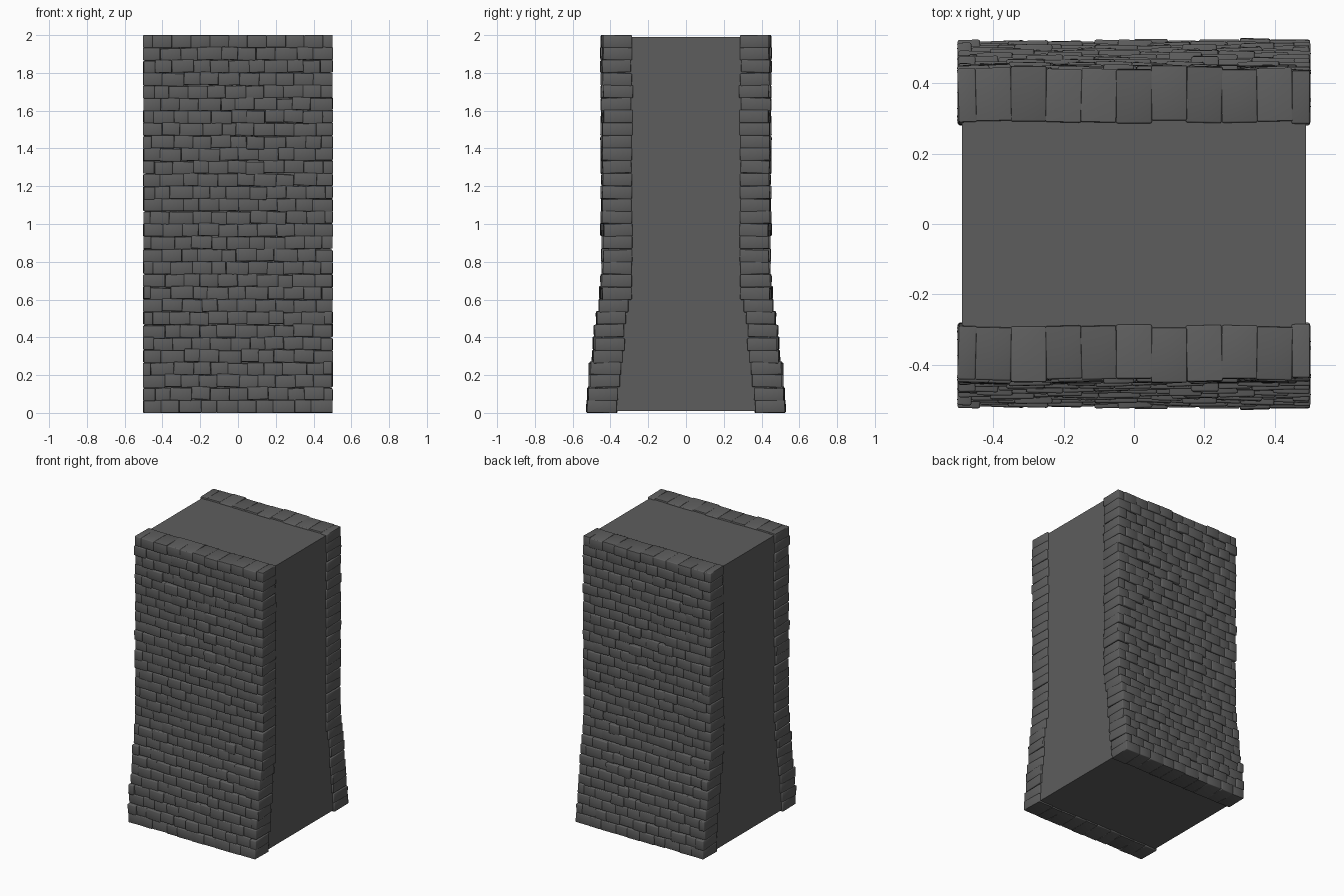
import bpy, bmesh, random
from math import radians
from mathutils import Matrix, Vector

cube = bpy.data.objects.get("Cube")
if cube:
    bpy.data.objects.remove(cube, do_unlink=True)

stone = bpy.data.materials.new("dark_grey_stone")
stone.use_nodes = True
grey = (0.11, 0.11, 0.11, 1)
stone.diffuse_color = grey
stone.node_tree.nodes["Principled BSDF"].inputs["Base Color"].default_value = grey

HEIGHT, ROWS, DEPTH = 2.0, 30, 0.155
ROW_H = HEIGHT / ROWS
# outer wall distance from the centre line at a few heights
PROFILE = [(0, 0.525), (0.25, 0.5), (0.45, 0.472), (0.68, 0.441), (2, 0.441)]


def outer_y(z):
    for (z0, y0), (z1, y1) in zip(PROFILE, PROFILE[1:]):
        if z <= z1:
            return y0 + (y1 - y0) * (z - z0) / (z1 - z0)
    return PROFILE[-1][1]


def make_object(name, bm):
    bmesh.ops.recalc_face_normals(bm, faces=bm.faces)
    mesh = bpy.data.meshes.new(name)
    bm.to_mesh(mesh)
    bm.free()
    mesh.materials.append(stone)
    obj = bpy.data.objects.new(name, mesh)
    bpy.context.collection.objects.link(obj)
    bpy.ops.object.select_all(action='DESELECT')
    obj.select_set(True)
    bpy.context.view_layer.objects.active = obj


# Battered core: side profile extruded across the width
def build_core():
    bm = bmesh.new()
    pts = [(max(0.01, min(1.99, z)), y - 0.03) for z, y in PROFILE]
    outline = [(y, z) for z, y in pts] + [(-y, z) for z, y in reversed(pts)]
    face = bm.faces.new([bm.verts.new((-0.49, y, z)) for y, z in outline])
    cap = bmesh.ops.extrude_face_region(bm, geom=[face], use_keep_orig=True)["geom"]
    bmesh.ops.translate(bm, vec=(0.98, 0, 0),
                        verts=[v for v in cap if isinstance(v, bmesh.types.BMVert)])
    make_object("core", bm)
    bpy.ops.object.shade_smooth_by_angle(angle=radians(30))


# Joints of one course: half bricks at the ends of every other course
def joints(row, rng):
    if row % 2:
        inner = [-0.45 + 0.1 * i for i in range(10)]
    else:
        inner = [-0.4 + 0.1 * i for i in range(9)]
    if row < ROWS - 1:
        inner = [x + rng.uniform(-0.016, 0.016) for x in inner]
    return [-0.5] + inner + [0.5]


# Brick facing: sign -1 is the front, +1 the back
def build_wall(name, sign):
    rng = random.Random(7)
    bm = bmesh.new()
    for row in range(ROWS):
        xs = joints(row, rng)
        z = (row + 0.5) * ROW_H
        edge_row = row in (0, ROWS - 1)
        for i, (a, b) in enumerate(zip(xs, xs[1:])):
            end = i in (0, len(xs) - 2)
            tilt = 0 if end or edge_row else rng.uniform(-2.5, 2.5)
            lean, turn = rng.uniform(-2, 2), rng.uniform(-2, 2)
            out = rng.choice((0, 0, 0.003, 0.009)) + rng.uniform(-0.004, 0.003)
            dz = 0 if edge_row else rng.uniform(-0.004, 0.004)
            y = outer_y(z) + out - DEPTH / 2
            size = Vector((b - a + 0.002, DEPTH + rng.uniform(-0.004, 0.006), ROW_H + 0.001))
            rot = (Matrix.Rotation(radians(tilt), 4, 'Y')
                   @ Matrix.Rotation(radians(sign * lean), 4, 'X')
                   @ Matrix.Rotation(radians(sign * turn), 4, 'Z'))
            place = Matrix.Translation(((a + b) / 2, sign * y, z + dz))
            bmesh.ops.create_cube(bm, size=1,
                                  matrix=place @ rot @ Matrix.Diagonal(size).to_4x4())
    bmesh.ops.bevel(bm, geom=bm.edges[:], offset=0.005, segments=2,
                    profile=0.5, affect='EDGES')
    # keep the brickwork flush with the ground, top and flanks
    for v in bm.verts:
        v.co.z = min(HEIGHT, max(0, v.co.z))
        v.co.x = max(-0.503, min(0.503, v.co.x))
    make_object(name, bm)
    bpy.ops.object.shade_smooth_by_angle(angle=radians(50))


build_core()
build_wall("front_brick_wall", -1)
build_wall("back_brick_wall", 1)
